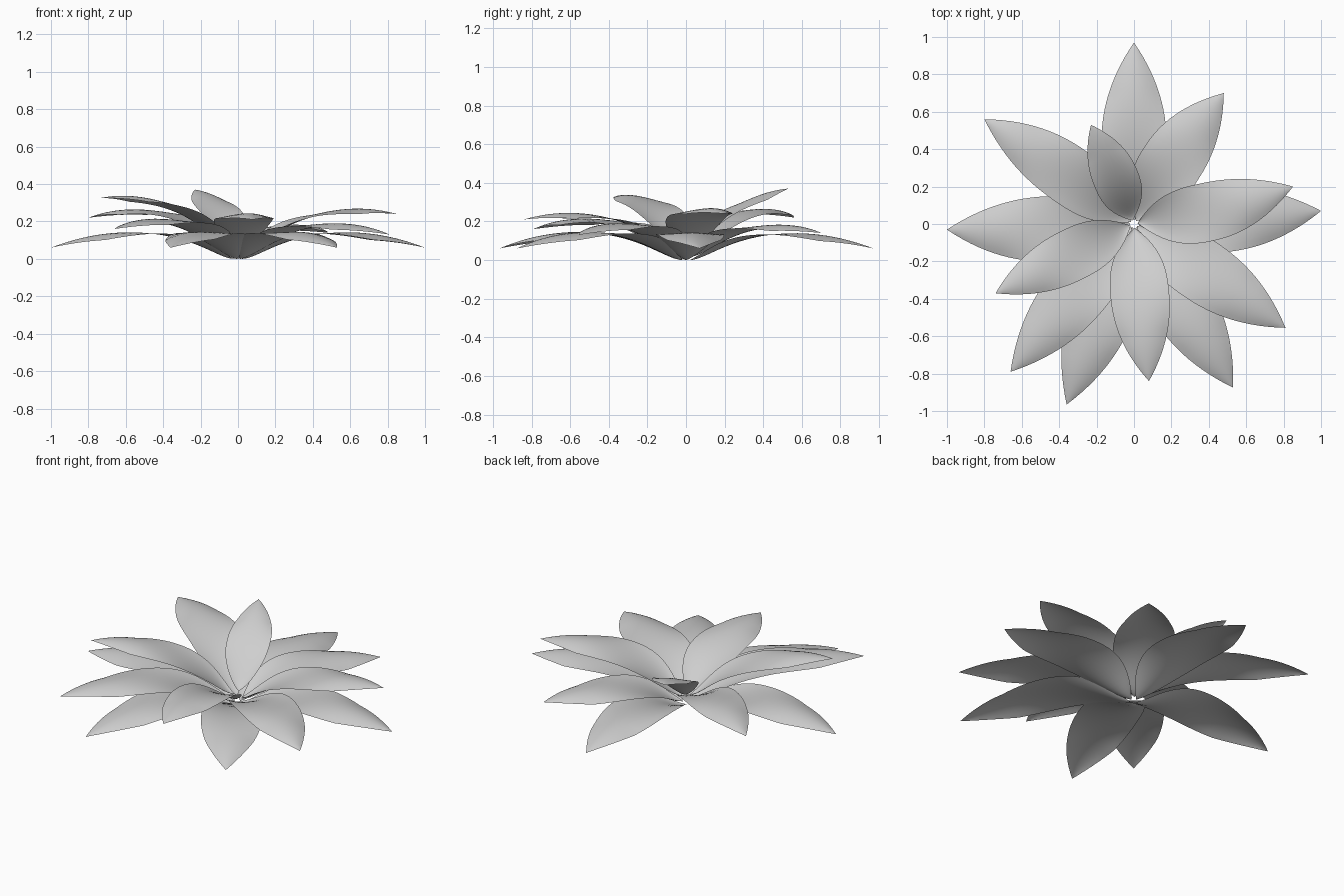
import bpy, bmesh, math
from mathutils import Vector

if "Cube" in bpy.data.objects:
    bpy.data.objects.remove(bpy.data.objects["Cube"], do_unlink=True)

# One plain grey for every leaf
grey = bpy.data.materials.new("leaf_grey")
grey.use_nodes = True
colour = (0.62, 0.62, 0.62, 1)
grey.diffuse_color = colour
grey.node_tree.nodes["Principled BSDF"].inputs["Base Color"].default_value = colour

ROWS, COLS = 28, 10
WIDEST = 0.44      # fraction of the length where a leaf is widest
START = 0.02       # gap between the centre and a leaf base


def half_width(t):
    """Leaf outline: rounded at the base, pointed at the tip."""
    if t < WIDEST:
        return 1 - ((WIDEST - t) / WIDEST) ** 2.7
    return 1 - ((t - WIDEST) / (1 - WIDEST)) ** 2.1


def leaf(name, tip, base_z, width, arch, bow):
    """Arched sheet running from near the centre to the tip."""
    end = Vector(tip)
    along = Vector((end.x, end.y, 0)).normalized()
    side = Vector((-along.y, along.x, 0))
    base = along * START
    length = math.hypot(end.x, end.y) - START
    bm = bmesh.new()
    grid = []
    for i in range(ROWS + 1):
        t = (i / ROWS) ** 1.2                        # closer rows at the base
        hump = t * (1 - t)
        w = width * half_width(t)
        mid = base.lerp(end, t) + side * bow * 4 * hump
        rise = (end.z - base_z) * t + arch * length * hump
        mid.z = base_z + rise * (1 - math.exp(-11 * t))   # level start
        bend = max(-0.24, 0.4 - 0.9 * t)             # cupped base, domed tip
        row = []
        for j in range(COLS + 1):
            v = 2 * j / COLS - 1
            row.append(bm.verts.new(mid + side * w * v + Vector((0, 0, bend * w * v * v))))
        grid.append(row)
    for a, b in zip(grid, grid[1:]):
        for j in range(COLS):
            bm.faces.new((a[j], b[j], b[j + 1], a[j + 1]))
    bmesh.ops.remove_doubles(bm, verts=bm.verts[:], dist=0.0005)
    for f in bm.faces:
        f.smooth = True
    mesh = bpy.data.meshes.new(name)
    bm.to_mesh(mesh)
    bm.free()
    mesh.materials.append(grey)
    bpy.context.collection.objects.link(bpy.data.objects.new(name, mesh))


# Tiers from the ground up: base height, half width, arch, then (tip, bow)
tiers = {
    "outer_leaf": (0, 0.174, 0.45, [
        ((0, 0.97, 0.06), 0), ((1, 0.07, 0.06), -0.01), ((0.53, -0.875, 0.06), 0),
        ((-0.36, -0.965, 0.06), 0), ((-1, -0.03, 0.06), 0.012)]),
    "lower_leaf": (0.015, 0.168, 0.46, [
        ((0.48, 0.70, 0.14), 0.02), ((0.81, -0.555, 0.13), 0),
        ((-0.66, -0.79, 0.16), 0)]),
    "middle_leaf": (0.035, 0.157, 0.5, [
        ((-0.80, 0.56, 0.22), -0.015), ((0.85, 0.20, 0.24), -0.028),
        ((0.08, -0.84, 0.21), -0.005)]),
    "upper_leaf": (0.05, 0.14, 0.52, [((-0.74, -0.37, 0.325), 0)]),
    "top_leaf": (0.06, 0.122, 0.48, [((-0.23, 0.53, 0.37), -0.008)]),
}
for name, (base_z, width, arch, tips) in tiers.items():
    for n, (tip, bow) in enumerate(tips, 1):
        leaf(f"{name}_{n}", tip, base_z, width, arch, bow)
